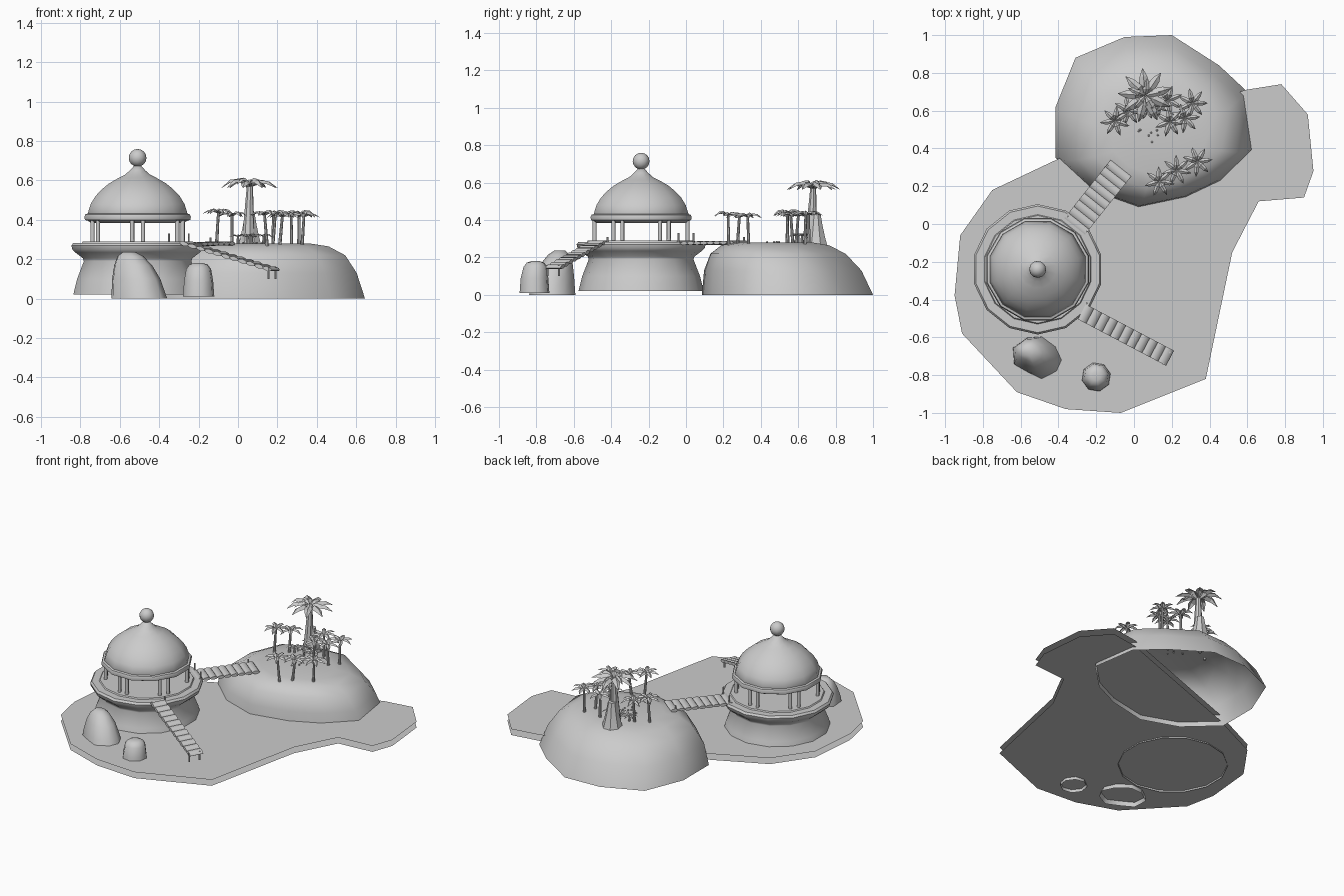
import bpy, bmesh, math, random
from mathutils import Vector, Matrix

cube = bpy.data.objects.get("Cube")
if cube:
    bpy.data.objects.remove(cube, do_unlink=True)
random.seed(4)

grey = bpy.data.materials.new("plain_grey")
grey.use_nodes = True
grey.diffuse_color = (0.6, 0.6, 0.6, 1)
grey.node_tree.nodes["Principled BSDF"].inputs["Base Color"].default_value = (0.6, 0.6, 0.6, 1)


def finish(name, bm, angle=None, fix=True):
    """Turn a bmesh into a named object, smooth below the given angle."""
    if fix:
        bmesh.ops.recalc_face_normals(bm, faces=bm.faces)
    me = bpy.data.meshes.new(name)
    bm.to_mesh(me)
    bm.free()
    me.materials.append(grey)
    ob = bpy.data.objects.new(name, me)
    bpy.context.collection.objects.link(ob)
    if angle:
        bpy.ops.object.select_all(action='DESELECT')
        ob.select_set(True)
        bpy.context.view_layer.objects.active = ob
        bpy.ops.object.shade_smooth_by_angle(angle=math.radians(angle))
    return ob


def circle(n, turn=0.0):
    return [(math.cos(math.tau * (i + turn) / n), math.sin(math.tau * (i + turn) / n)) for i in range(n)]


def loft(name, outline, rings, angle=50, cap=True):
    """Stack scaled copies of an outline; each ring is z, scale, centre x, centre y."""
    bm = bmesh.new()
    loops = [[bm.verts.new((cx + x * s, cy + y * s, z)) for x, y in outline]
             for z, s, cx, cy in rings]
    n = len(outline)
    for a, b in zip(loops, loops[1:]):
        for i in range(n):
            j = (i + 1) % n
            bm.faces.new((a[i], a[j], b[j], b[i]))
    if cap:
        bm.faces.new(loops[-1])
    return finish(name, bm, angle)


def lathe(name, profile, centre, sides, angle=40, cap=True):
    return loft(name, circle(sides, 0.5), [(z, r, *centre) for r, z in profile], angle, cap)


def rod(bm, start, end, r1, r2, sides=6):
    a, b = Vector(start), Vector(end)
    rot = (b - a).to_track_quat('Z', 'Y').to_matrix().to_4x4()
    bmesh.ops.create_cone(bm, cap_ends=True, segments=sides, radius1=r1, radius2=r2,
                          depth=(b - a).length, matrix=Matrix.Translation((a + b) / 2) @ rot)


# Two thin water sheets
shore = [(-.39, .35), (-.75, .18), (-.92, -.06), (-.95, -.38), (-.91, -.58), (-.62, -.89),
         (-.36, -.98), (-.07, -1), (.38, -.82), (.52, -.15), (.66, .12), (.90, .14),
         (.95, .28), (.92, .58), (.78, .74), (.59, .71)]
for name, z in (("water_lower", .03), ("water_upper", .07)):
    bm = bmesh.new()
    bm.faces.new([bm.verts.new((x, y, z)) for x, y in shore]).normal_update()
    for f in bm.faces:
        if f.normal.z < 0:
            f.normal_flip()
    finish(name, bm, fix=False)

# Island hill, open underneath
coast = [(-.415, .62), (-.31, .88), (-.05, .99), (.20, 1), (.45, .84), (.60, .70), (.645, .40),
         (.47, .23), (.28, .14), (.02, .085), (-.22, .17), (-.415, .35)]
coast = [(x - .12, y - .54) for x, y in coast]
loft("island_hill", coast, [(0, 1, .12, .54), (.13, .92, .12, .515), (.22, .79, .13, .49),
                            (.265, .63, .13, .475), (.28, .45, .13, .47)], 60)

# Pavilion: base, roof ring, dome, finial
mid = (-.51, -.24)
lathe("pavilion_base", [(.335, .02), (.315, .1), (.28, .19), (.285, .205), (.325, .235),
                        (.34, .25), (.345, .27), (.335, .283), (.29, .283), (.285, .29)], mid, 14)
lathe("roof_ring", [(.245, .385), (.26, .395), (.277, .4), (.28, .415), (.275, .428),
                    (.262, .432), (.25, .42), (.245, .385)], mid, 12, cap=False)
lathe("dome", [(.24, .385), (.263, .43), (.247, .48), (.222, .52), (.188, .555), (.15, .585),
               (.1, .613), (.065, .63), (.04, .652), (.018, .675)], mid, 12, 60)
bm = bmesh.new()
bmesh.ops.create_uvsphere(bm, u_segments=12, v_segments=8, radius=.045,
                          matrix=Matrix.Translation((*mid, .715)))
finish("finial_ball", bm, 60)

# Columns in pairs
bm = bmesh.new()
for k in range(6):
    for d in (-.11, .11):
        a = math.tau * (k + .5) / 6 + d
        x, y = mid[0] + .25 * math.cos(a), mid[1] + .25 * math.sin(a)
        rod(bm, (x, y, .28), (x, y, .4), .011, .011, 8)
finish("columns", bm, 50)


def walkway(name, start, end, count, width):
    """A row of rounded planks between two points."""
    bm = bmesh.new()
    a, b = Vector(start), Vector(end)
    along = (b - a).normalized()
    side = along.cross(Vector((0, 0, 1))).normalized()
    up = side.cross(along)
    frame = Matrix((along, up, side)).transposed().to_4x4()
    r = (b - a).length / count / 2
    for i in range(count):
        p = a.lerp(b, (i + .5) / count)
        m = Matrix.Translation(p) @ frame @ Matrix.Diagonal((1.05, .45, 1, 1))
        bmesh.ops.create_cone(bm, cap_ends=True, segments=8, radius1=r, radius2=r,
                              depth=width, matrix=m)
    finish(name, bm, 50)


walkway("bridge", (-.32, -.02, .275), (-.07, .295, .28), 9, .14)
walkway("stairs", (-.275, -.465, .285), (.19, -.71, .145), 11, .09)

# Thin posts at the ends of the walkways
bm = bmesh.new()
for x, y, low, high in ((.155, -.74, .1, .16), (.19, -.68, .1, .16), (-.35, .04, .27, .33),
                        (-.25, -.04, .27, .33), (-.25, -.42, .26, .31), (-.14, .31, .27, .31)):
    rod(bm, (x, y, low), (x, y, high), .005, .005)
finish("posts", bm)

# Rocks, open underneath
lump = [(1, -.1), (.75, .5), (.2, .95), (-.4, .9), (-.95, .45), (-.9, -.3), (-.35, -.65), (.2, -.95), (.8, -.6)]
loft("large_rock", [(x * 1.12, y) for x, y in lump],
     [(0, .13, -.505, -.715), (.1, .112, -.52, -.705), (.17, .088, -.535, -.69),
      (.215, .06, -.548, -.68), (.237, .03, -.555, -.675)], 60)
loft("small_rock", circle(8, .3), [(.01, .082, -.2, -.81), (.09, .076, -.2, -.81),
                                   (.15, .065, -.2, -.805), (.172, .048, -.2, -.805),
                                   (.18, .025, -.2, -.805)], 60)


def crown(bm, centre, reach, leaves):
    """Folded, arching palm leaves around a point."""
    turn = random.random()
    for k in range(leaves):
        m = Matrix.Translation(centre) @ Matrix.Rotation(math.tau * (k + turn) / leaves, 4, 'Z')
        lift = random.uniform(.8, 1.25)
        rows = []
        for t, w, h in ((.03, .04, 0), (.35, .17, .24), (.7, .14, .2), (1, .01, -.05)):
            rows.append([bm.verts.new(m @ (Vector((t, s * w, h * lift - abs(s) * w * .7)) * reach))
                         for s in (-1, 0, 1)])
        for a, b in zip(rows, rows[1:]):
            for i in (0, 1):
                bm.faces.new((a[i], b[i], b[i + 1], a[i + 1]))


def palm(name, x, y, top, reach, leaves, r_low, r_high, lean=.015):
    bm = bmesh.new()
    base = Vector((x + random.uniform(-lean, lean), y + random.uniform(-lean, lean), .265))
    tip = Vector((x, y, top))
    rod(bm, base, tip, r_low, r_high, 8)
    crown(bm, tip, reach, leaves)
    finish(name, bm, fix=False)


# Tall palm with a flared root
palm("tall_palm", .06, .68, .57, .145, 9, .035, .016)
crown_bm = bmesh.new()
crown(crown_bm, Vector((.06, .68, .585)), .10, 5)
finish("tall_palm_inner_leaves", crown_bm, fix=False)
lathe("tall_palm_root", [(.065, .265), (.052, .31), (.038, .37), (.027, .43)], (.06, .695), 8)

# Small palms
spots = [(-.10, .545), (-.03, .6), (.18, .655), (.31, .64), (.27, .56), (.19, .54),
         (.135, .225), (.225, .285), (.335, .33)]
for i, (x, y) in enumerate(spots):
    palm(f"small_palm_{i + 1}", x, y, random.uniform(.415, .44), .08, 7, .009, .007)

# Low bushes around the tall palm
for i, (x, y) in enumerate([(0, .6), (.07, .6), (.13, .62), (.05, .64)]):
    palm(f"bush_{i + 1}", x, y, .315, .05, 6, .008, .006, 0)

# Pebbles in the clearing
bm = bmesh.new()
for i in range(8):
    p = (random.uniform(.02, .13), random.uniform(.41, .5), .282)
    bmesh.ops.create_icosphere(bm, subdivisions=1, radius=.006, matrix=Matrix.Translation(p))
finish("pebbles", bm)
